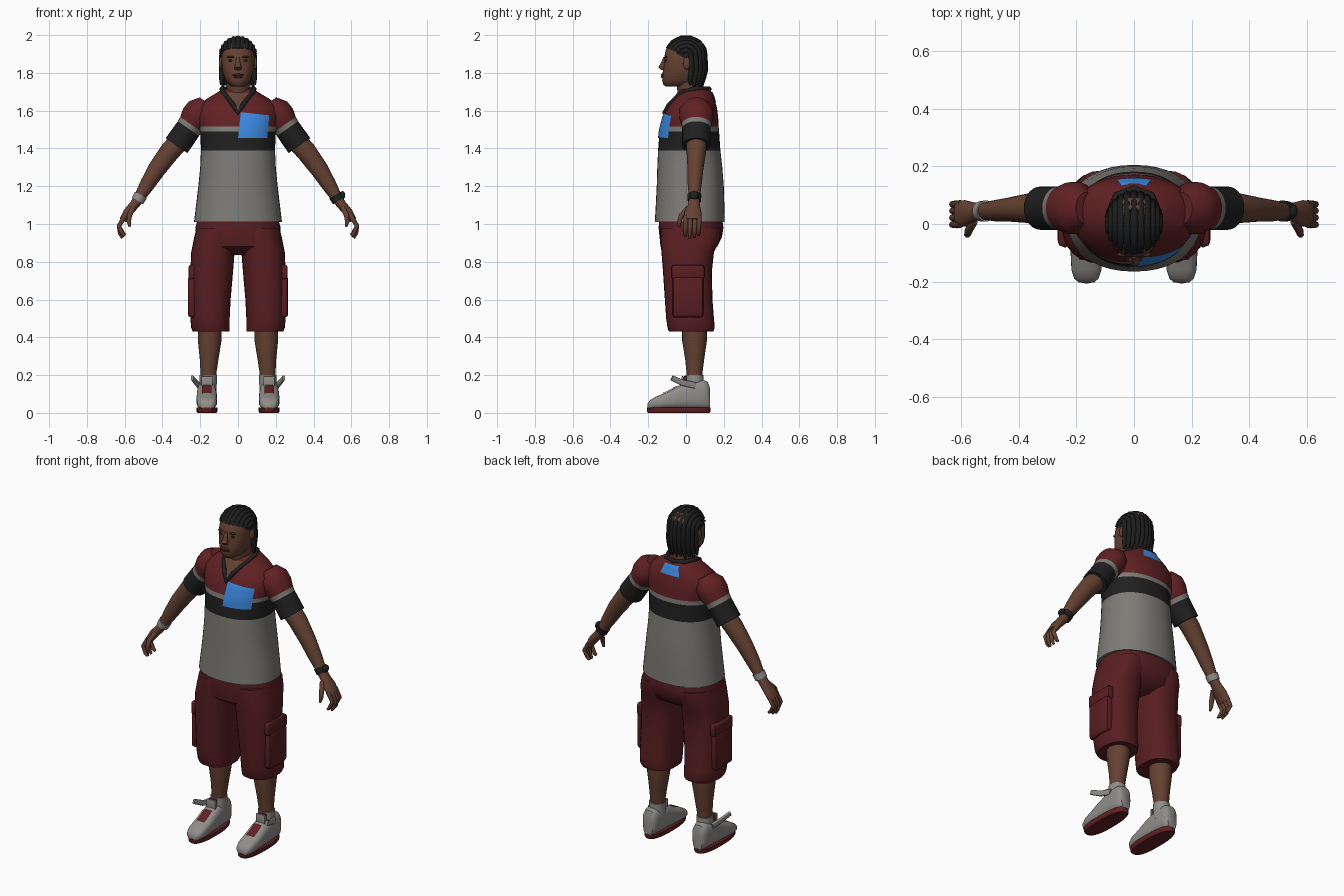
import bpy, bmesh
from math import sin, cos, pi, radians, copysign
from mathutils import Vector, Matrix
from mathutils.bvhtree import BVHTree

cube = bpy.data.objects.get("Cube")
if cube:
    bpy.data.objects.remove(cube)


def material(name, *rgb):
    m = bpy.data.materials.new(name)
    m.use_nodes = True
    m.diffuse_color = (*rgb, 1)
    bsdf = next(n for n in m.node_tree.nodes if n.type == 'BSDF_PRINCIPLED')
    bsdf.inputs["Base Color"].default_value = (*rgb, 1)
    bsdf.inputs["Roughness"].default_value = 0.8
    return m


SKIN = material("brown skin", .13, .053, .032)
LIP = material("dark skin", .06, .024, .016)
HAIR = material("black hair", .012, .012, .012)
RED = material("shirt red", .12, .015, .017)
SHORTS = material("shorts red", .1, .013, .015)
GREY = material("shirt grey", .21, .2, .185)
BLACK = material("black trim", .014, .014, .015)
BLUE = material("blue patch", .045, .25, .75)
PALE = material("shoe grey", .28, .27, .255)


def finish(name, bm, mats):
    bmesh.ops.recalc_face_normals(bm, faces=bm.faces)
    me = bpy.data.meshes.new(name)
    bm.to_mesh(me)
    bm.free()
    for m in mats:
        me.materials.append(m)
    me.shade_smooth()
    me.set_sharp_from_angle(angle=radians(45))
    ob = bpy.data.objects.new(name, me)
    bpy.context.collection.objects.link(ob)
    return ob


def loft(name, rings, bands, power=2, n=28, axis=None):
    """Skin rings of (x, y, z, radius_u, radius_v); bands = one material or one per segment."""
    if not isinstance(bands, list):
        bands = [bands] * (len(rings) - 1)
    mats = list(dict.fromkeys(bands))
    bm = bmesh.new()
    pts = [Vector(r[:3]) for r in rings]
    main = Vector(axis) if axis else (pts[-1] - pts[0]).normalized()
    ref = Vector((1, 0, 0)) if abs(main.y) > .7 else Vector((0, 1, 0))
    loops = []
    for i, (p, r) in enumerate(zip(pts, rings)):
        t = main if axis else (pts[min(i + 1, len(pts) - 1)] - pts[max(i - 1, 0)]).normalized()
        u = (ref - t * ref.dot(t)).normalized()
        v = t.cross(u)
        loop = []
        for k in range(n):
            c, s = cos(2 * pi * k / n), sin(2 * pi * k / n)
            c, s = copysign(abs(c) ** (2 / power), c), copysign(abs(s) ** (2 / power), s)
            loop.append(bm.verts.new(p + u * c * r[3] + v * s * r[4]))
        loops.append(loop)
    for a, b, m in zip(loops, loops[1:], bands):
        for k in range(n):
            j = (k + 1) % n
            bm.faces.new((a[k], a[j], b[j], b[k])).material_index = mats.index(m)
    bm.faces.new(loops[0]).material_index = mats.index(bands[0])
    bm.faces.new(loops[-1]).material_index = mats.index(bands[-1])
    return finish(name, bm, mats)


def upright(name, rows, bands, cx=0, **kw):
    """Loft up z from rows of (z, front y, back y, half width[, centre x])."""
    rings = [(r[4] if len(r) > 4 else cx, (r[1] + r[2]) / 2, r[0], (r[2] - r[1]) / 2, r[3]) for r in rows]
    return loft(name, rings, bands, axis=(0, 0, 1), **kw)


def tubes(name, paths, mat, cyclic=False):
    """Round tubes through (x, y, z, radius) points, made as one mesh."""
    cu = bpy.data.curves.new(name, 'CURVE')
    cu.dimensions, cu.bevel_depth, cu.bevel_resolution, cu.use_fill_caps = '3D', 1, 2, True
    for path in paths:
        sp = cu.splines.new('POLY')
        sp.points.add(len(path) - 1)
        for p, q in zip(sp.points, path):
            p.co, p.radius = (*q[:3], 1), q[3]
        sp.use_cyclic_u = cyclic
    cu.materials.append(mat)
    ob = bpy.data.objects.new(name, cu)
    bpy.context.collection.objects.link(ob)
    bpy.ops.object.select_all(action='DESELECT')
    ob.select_set(True)
    bpy.context.view_layer.objects.active = ob
    bpy.ops.object.convert(target='MESH')
    ob.data.shade_smooth()
    ob.data.set_sharp_from_angle(angle=radians(60))


def blob(name, loc, size, mat):
    bm = bmesh.new()
    bmesh.ops.create_uvsphere(bm, u_segments=16, v_segments=10, radius=1,
                              matrix=Matrix.LocRotScale(Vector(loc), None, Vector(size)))
    return finish(name, bm, [mat])


def block(name, loc, dims, mat, bevel=.01):
    bm = bmesh.new()
    bmesh.ops.create_cube(bm, size=1, matrix=Matrix.LocRotScale(Vector(loc), None, Vector(dims)))
    bmesh.ops.bevel(bm, geom=bm.edges[:], offset=bevel, segments=2, profile=.5, affect='EDGES')
    return finish(name, bm, [mat])


def patch(name, target, corners, way, mat, n=10):
    """Thin plate laid on a surface by projecting a four cornered grid along a direction."""
    me, way = target.data, Vector(way)
    tree = BVHTree.FromPolygons([v.co for v in me.vertices], [p.vertices for p in me.polygons])
    a, b, c, d = map(Vector, corners)
    bm, grid = bmesh.new(), []
    for i in range(n + 1):
        left, right = a.lerp(d, i / n), b.lerp(c, i / n)
        row = []
        for j in range(n + 1):
            p = left.lerp(right, j / n)
            hit = tree.ray_cast(p - way, way)[0] or p
            row.append(bm.verts.new(hit - way * .005))
        grid.append(row)
    for r, q in zip(grid, grid[1:]):
        for j in range(n):
            bm.faces.new((r[j], r[j + 1], q[j + 1], q[j]))
    bmesh.ops.remove_doubles(bm, verts=bm.verts, dist=1e-5)
    return finish(name, bm, [mat])


# Shirt body with stripes, emblem plates, neck opening and collar
shirt = upright("shirt_body", [
    (1.01, -.165, .205, .233), (1.1, -.16, .203, .222), (1.2, -.155, .2, .21), (1.3, -.152, .192, .2),
    (1.39, -.148, .182, .196), (1.49, -.14, .175, .2), (1.515, -.135, .173, .205), (1.57, -.12, .17, .215),
    (1.62, -.095, .163, .21), (1.66, -.065, .15, .17), (1.69, -.045, .14, .12), (1.715, -.03, .125, .08)],
    [GREY] * 4 + [BLACK, GREY] + [RED] * 5, power=2.2, n=40)
patch("chest_patch", shirt, [(0, 0, 1.455), (.155, 0, 1.455), (.165, 0, 1.575), (.015, 0, 1.592)], (0, 1, 0), BLUE)
patch("back_patch", shirt, [(-.062, 0, 1.645), (.062, 0, 1.645), (.045, 0, 1.7), (-.045, 0, 1.7)], (0, -1, 0), BLUE)
patch("neck_opening", shirt, [(-.062, 0, 1.695), (.062, 0, 1.695), (0, 0, 1.59), (0, 0, 1.59)], (0, 1, 0), SKIN)
half = [(.025, -.09, 1.63), (.052, -.055, 1.665), (.078, -.015, 1.695), (.085, .04, 1.715), (.06, .1, 1.715)]
loop = [(0, -.112, 1.588)] + half + [(0, .122, 1.715)] + [(-x, y, z) for x, y, z in reversed(half)]
tubes("collar", [[(*p, .013) for p in loop]], BLACK, cyclic=True)

# Neck, head and face
upright("neck", [(1.62, -.03, .1, .065), (1.7, -.045, .09, .06), (1.78, -.055, .09, .062)], SKIN)
upright("head", [
    (1.727, -.105, .03, .03), (1.737, -.12, .06, .048), (1.76, -.126, .08, .066), (1.8, -.124, .09, .08),
    (1.84, -.117, .098, .087), (1.88, -.115, .1, .088), (1.92, -.108, .1, .084), (1.955, -.085, .09, .066),
    (1.98, -.045, .06, .04)], SKIN, power=2.3)
loft("nose", [(0, -.11, 1.885, .01, .009), (0, -.12, 1.855, .012, .012), (0, -.128, 1.83, .018, .02),
              (0, -.12, 1.815, .01, .016)], SKIN, n=14, axis=(0, 0, 1))
blob("upper_lip", (0, -.122, 1.789), (.029, .011, .007), LIP)
blob("lower_lip", (0, -.122, 1.779), (.025, .011, .007), LIP)
for side, s in (("left", 1), ("right", -1)):
    blob(side + "_eye", (s * .036, -.105, 1.865), (.014, .007, .006), BLACK)
    blob(side + "_brow", (s * .036, -.106, 1.884), (.023, .009, .006), LIP)
    blob(side + "_ear", (s * .09, .005, 1.85), (.011, .02, .032), SKIN)

# Hair: scalp cap plus braids running back and hanging behind
bm = bmesh.new()
bmesh.ops.create_uvsphere(bm, u_segments=32, v_segments=20, radius=1,
                          matrix=Matrix.LocRotScale(Vector((0, 0, 1.895)), None, Vector((.092, .107, .098))))
bmesh.ops.bisect_plane(bm, geom=bm.verts[:] + bm.edges[:] + bm.faces[:], plane_co=(0, -.1, 1.925),
                       plane_no=(0, .45, .9), clear_inner=True)
finish("hair_cap", bm, [HAIR])
braids = []
for i in range(-5, 6):
    phi = radians(i * 15)
    c, x = cos(phi), .088 * sin(phi)
    path = []
    for k in range(13):
        t = radians(20 + k * 14)
        path.append((x, -.1 * c * cos(t), 1.895 + .09 * c * sin(t), .015 - .002 * (k % 2)))
    y = path[-1][1]
    path += [(x, y * .98 + .005, 1.82, .016), (x * 1.02, y * .92, 1.77, .014),
             (x * 1.05, y * .85, 1.725 + .01 * (i % 2), .006)]
    braids.append(path)
tubes("hair_braids", braids, HAIR)

# Pelvis of the shorts
upright("shorts_seat", [(.835, -.07, .09, .1), (.88, -.135, .165, .2), (.93, -.14, .19, .226),
                        (.98, -.145, .198, .226), (1.04, -.14, .19, .21)], SHORTS, power=2.4)

for side, s in (("left", 1), ("right", -1)):
    def name(part):
        return side + "_" + part

    # Sleeve, from the cuff up into the shoulder
    sleeve = [(0, .07, .075), (.11, .068, .075), (.136, .071, .078), (.18, .083, .09), (.23, .08, .09), (.28, .045, .055)]
    loft(name("sleeve"), [(s * (.325 - .57 * t), .055, 1.415 + .82 * t, ry, rx) for t, rx, ry in sleeve],
         [BLACK, GREY, RED, RED, RED])

    # Arm, hand and fingers
    arm = [(.3, .055, 1.45, .056, .055), (.36, .055, 1.385, .052, .054), (.43, .05, 1.29, .042, .048),
           (.48, .046, 1.21, .037, .04), (.525, .044, 1.135, .028, .029), (.55, .042, 1.1, .032, .025),
           (.585, .037, 1.06, .046, .024), (.61, .035, 1.02, .044, .018)]
    loft(name("arm"), [(s * a[0], *a[1:]) for a in arm], SKIN)
    fingers = [[(s * .6, y, 1.04, .013), (s * .63, y - .002, .99, .012), (s * (.625 - d), y - .004, .95, .011),
                (s * (.612 - d), y - .004, .925 + d, .007)] for y, d in ((0, .012), (.024, 0), (.048, .004), (.07, .016))]
    fingers.append([(s * .555, .01, 1.085, .014), (s * .575, -.025, 1.045, .014),
                    (s * .578, -.036, 1.01, .012), (s * .572, -.036, .985, .007)])
    tubes(name("fingers"), fingers, SKIN)
    band = BLACK if s > 0 else PALE
    loft(name("wristband"), [(s * .514, .045, 1.153, .037, .036), (s * .532, .044, 1.122, .035, .034)], band)
    if s > 0:
        blob("watch_face", (.553, .044, 1.152), (.015, .024, .022), BLACK)

    # Short leg and cargo pocket
    upright(name("short_leg"), [
        (.43, -.09, .145, .097, s * .142), (.45, -.098, .152, .102, s * .146), (.5, -.105, .148, .104, s * .148),
        (.6, -.112, .14, .106, s * .145), (.75, -.122, .137, .113, s * .139), (.85, -.13, .148, .115, s * .133),
        (.92, -.136, .18, .112, s * .122), (.98, -.135, .185, .105, s * .115)], SHORTS, power=2.4)
    block(name("pocket"), (s * .241, .01, .615), (.05, .165, .22), SHORTS, .018)
    block(name("pocket_flap"), (s * .242, .01, .745), (.042, .175, .075), SHORTS, .012)

    # Calf and sock
    upright(name("calf"), [(.15, .005, .085, .04, s * .158), (.22, .002, .088, .043, s * .156),
                           (.28, -.004, .096, .049, s * .153), (.38, -.02, .11, .062, s * .15),
                           (.48, -.02, .11, .062, s * .15)], SKIN)
    upright(name("sock"), [(.1, -.005, .095, .045), (.2, -.003, .093, .046)], PALE, cx=s * .158)

    # Shoe: sole, upper, lace panel, tongue and loose strap
    cx = s * .165
    upright(name("sole"), [(0, -.2, .125, .05), (.008, -.207, .13, .056), (.028, -.207, .13, .056)], RED, cx=cx, power=2.5)
    upper = [(-.203, .03, .026), (-.19, .048, .042), (-.16, .066, .052), (-.1, .09, .055), (-.05, .118, .054),
             (0, .14, .052), (.04, .152, .051), (.09, .155, .048), (.115, .145, .042), (.127, .11, .03)]
    shoe = loft(name("shoe"), [(cx, y, .02 + h / 2, w, h / 2) for y, h, w in upper], PALE, power=2.8, axis=(0, 1, 0))
    patch(name("lace_panel"), shoe, [(cx - .026, -.125, .3), (cx + .026, -.125, .3),
                                     (cx + .026, -.045, .3), (cx - .026, -.045, .3)], (0, 0, -1), RED)
    block(name("tongue"), (cx, -.018, .165), (.062, .014, .06), PALE, .006)
    block(name("tongue_lining"), (cx, -.004, .168), (.054, .014, .056), RED, .006)
    loft(name("strap"), [(s * .208, .05, .145, .008, .017), (s * .222, -.02, .16, .007, .016),
                         (s * .242, -.075, .185, .007, .014)], PALE, power=4, n=16)
